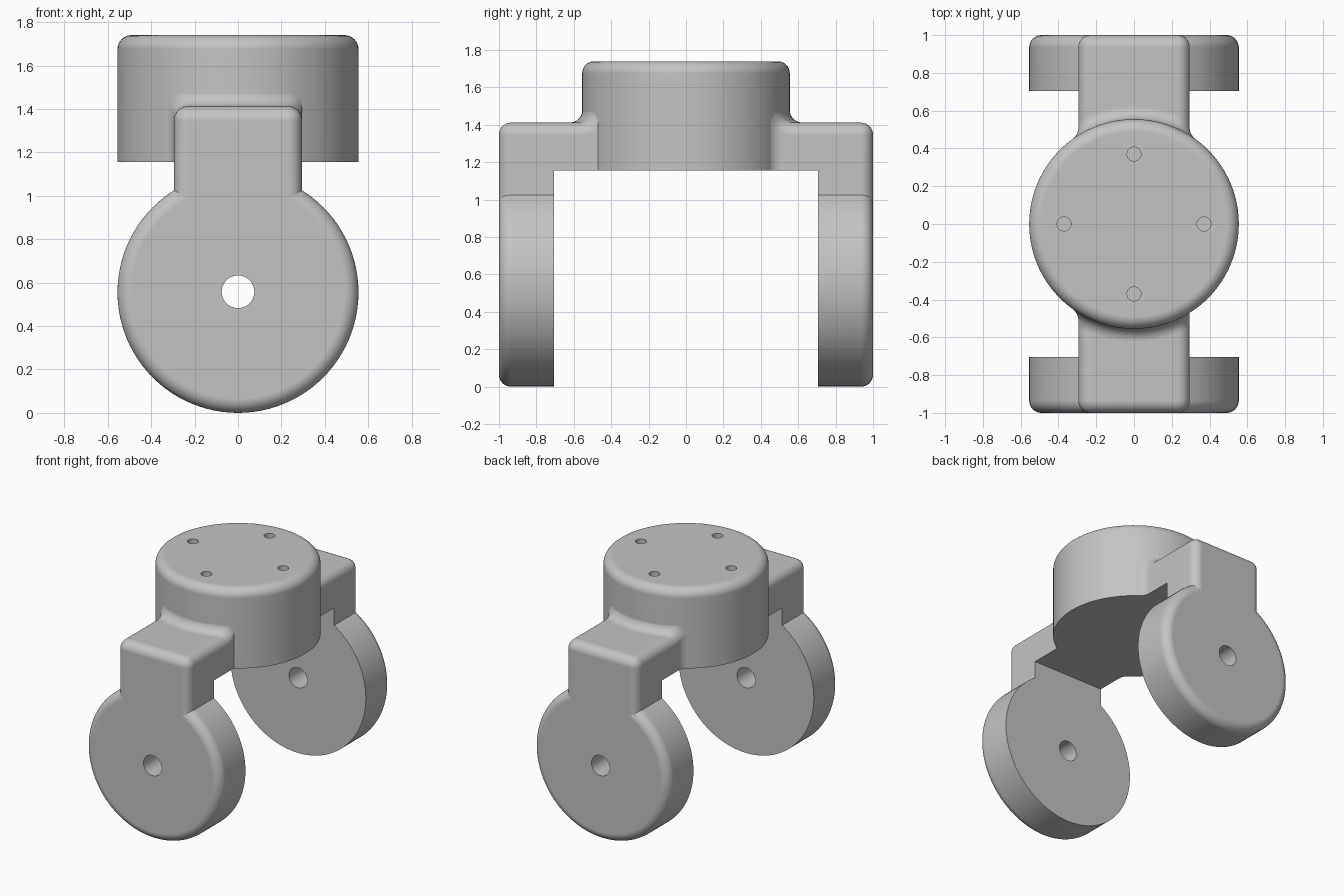
import bpy, bmesh, math
from math import sin, cos, pi, sqrt

old = bpy.data.objects.get("Cube")
if old:
    bpy.data.objects.remove(old, do_unlink=True)

R = 0.555            # radius of hub and wheel discs
ROUND = 0.065        # edge rounding
HALF, TOP = 0.295, 1.412   # arm half width and top height
INNER, UNDER = 0.705, 1.155  # inner clearance of the fork

grey = bpy.data.materials.new("plain grey")
grey.use_nodes = True
grey.diffuse_color = (0.55, 0.55, 0.55, 1)
grey.node_tree.nodes["Principled BSDF"].inputs["Base Color"].default_value = (0.55, 0.55, 0.55, 1)


def loft(name, rings):
    """Skin closed rings of points and cap both ends."""
    bm = bmesh.new()
    loops = [[bm.verts.new(p) for p in ring] for ring in rings]
    n = len(loops[0])
    for a, b in zip(loops, loops[1:]):
        for i in range(n):
            j = (i + 1) % n
            bm.faces.new((a[i], a[j], b[j], b[i]))
    bm.faces.new(loops[0])
    bm.faces.new(loops[-1])
    bmesh.ops.remove_doubles(bm, verts=bm.verts, dist=1e-5)
    bmesh.ops.recalc_face_normals(bm, faces=bm.faces)
    mesh = bpy.data.meshes.new(name)
    bm.to_mesh(mesh)
    bm.free()
    mesh.materials.append(grey)
    obj = bpy.data.objects.new(name, mesh)
    bpy.context.collection.objects.link(obj)
    return obj


def lathe(name, profile, place, n=96):
    """Turn (radius, height) points; place maps (u, v, height) to space."""
    return loft(name, [[place(r * cos(2 * pi * i / n), r * sin(2 * pi * i / n), h)
                        for i in range(n)] for r, h in profile])


def rounded(base, end):
    """Profile of a disc with one rounded rim."""
    arc = [(R - ROUND + ROUND * cos(k * pi / 16), end - ROUND + ROUND * sin(k * pi / 16))
           for k in range(8)]
    return [(R, base)] + arc + [(R - ROUND, end)]


def arch(left, right, up, inset=0.0):
    """Arm cross-section in x, z with rounded upper corners."""
    c = ROUND
    pts = [(HALF + right - inset, 0.9)]
    for k in range(9):
        a = k * pi / 16
        pts.append((HALF + right - c + (c - inset) * cos(a), TOP + up - c + (c - inset) * sin(a)))
    x0, x1 = HALF + right - c, -(HALF + left - c)
    pts += [(x0 + (x1 - x0) * k / 14, TOP + up - inset) for k in range(1, 14)]
    for k in range(8, -1, -1):
        a = k * pi / 16
        pts.append((-(HALF + left - c) - (c - inset) * cos(a), TOP + up - c + (c - inset) * sin(a)))
    pts.append((-(HALF + left - inset), 0.9))
    return pts


def arm(name, side, flare_right):
    """Arm that flares into the hub and rounds off at its outer face."""
    fillet, flank = 0.07, 0.032
    rings = [[(x, side * 0.3, z) for x, z in arch(flank, flank * flare_right, fillet)]]
    for k in range(11):
        t = k * pi / 20
        s, up = fillet * (1 - cos(t)), fillet * (1 - sin(t))
        d = flank - sqrt(flank ** 2 - (flank - s) ** 2) if s < flank else 0.0
        rings.append([(x, side * sqrt((R - 0.001 + s) ** 2 - x * x), z)
                      for x, z in arch(d, d * flare_right, up)])
    for k in range(9):
        a = k * pi / 16
        y = 1.0 if k == 8 else 1 - ROUND + ROUND * sin(a)
        rings.append([(x, side * y, z) for x, z in arch(0, 0, 0, ROUND * (1 - cos(a)))])
    return loft(name, rings)


def combine(target, other, operation):
    mod = target.modifiers.new(operation.lower(), "BOOLEAN")
    mod.operation, mod.object, mod.solver = operation, other, "EXACT"
    bpy.context.view_layer.objects.active = target
    bpy.ops.object.modifier_apply(modifier=mod.name)
    bpy.data.objects.remove(other, do_unlink=True)


# Hub
fork = lathe("wheel_fork", rounded(1.05, 1.74), lambda u, v, h: (u, v, h))

# Arms and wheel discs, front then back
for label, side, flare in (("front", -1, 0), ("back", 1, 1)):
    combine(fork, arm(label + "_arm", side, flare), "UNION")
    disc = lathe(label + "_disc", rounded(0.62, 1.0),
                 lambda u, v, h: (u, side * h, R + v))
    combine(fork, disc, "UNION")

# Clearance between the discs and below the hub
gap = loft("gap_cutter", [[(-1, y, -0.5), (1, y, -0.5), (1, y, UNDER), (-1, y, UNDER)]
                          for y in (-INNER, INNER)])
combine(fork, gap, "DIFFERENCE")

# Axle hole through both discs
axle = lathe("axle_cutter", [(0.075, -1.5), (0.075, 1.5)],
             lambda u, v, h: (u, h, 0.558 + v), 48)
combine(fork, axle, "DIFFERENCE")

# Four blind mounting holes in the hub top
for k in range(4):
    cx, cy = 0.37 * cos(k * pi / 2), 0.37 * sin(k * pi / 2)
    hole = lathe("mount_cutter", [(0.037, 1.54), (0.037, 1.9)],
                 lambda u, v, h: (cx + u, cy + v, h), 32)
    combine(fork, hole, "DIFFERENCE")

# Smooth rounded areas, crisp edges
bpy.ops.object.select_all(action="DESELECT")
fork.select_set(True)
bpy.context.view_layer.objects.active = fork
bpy.ops.object.shade_smooth_by_angle(angle=math.radians(30))
weighted = fork.modifiers.new("weighted_normals", "WEIGHTED_NORMAL")
weighted.keep_sharp = True
